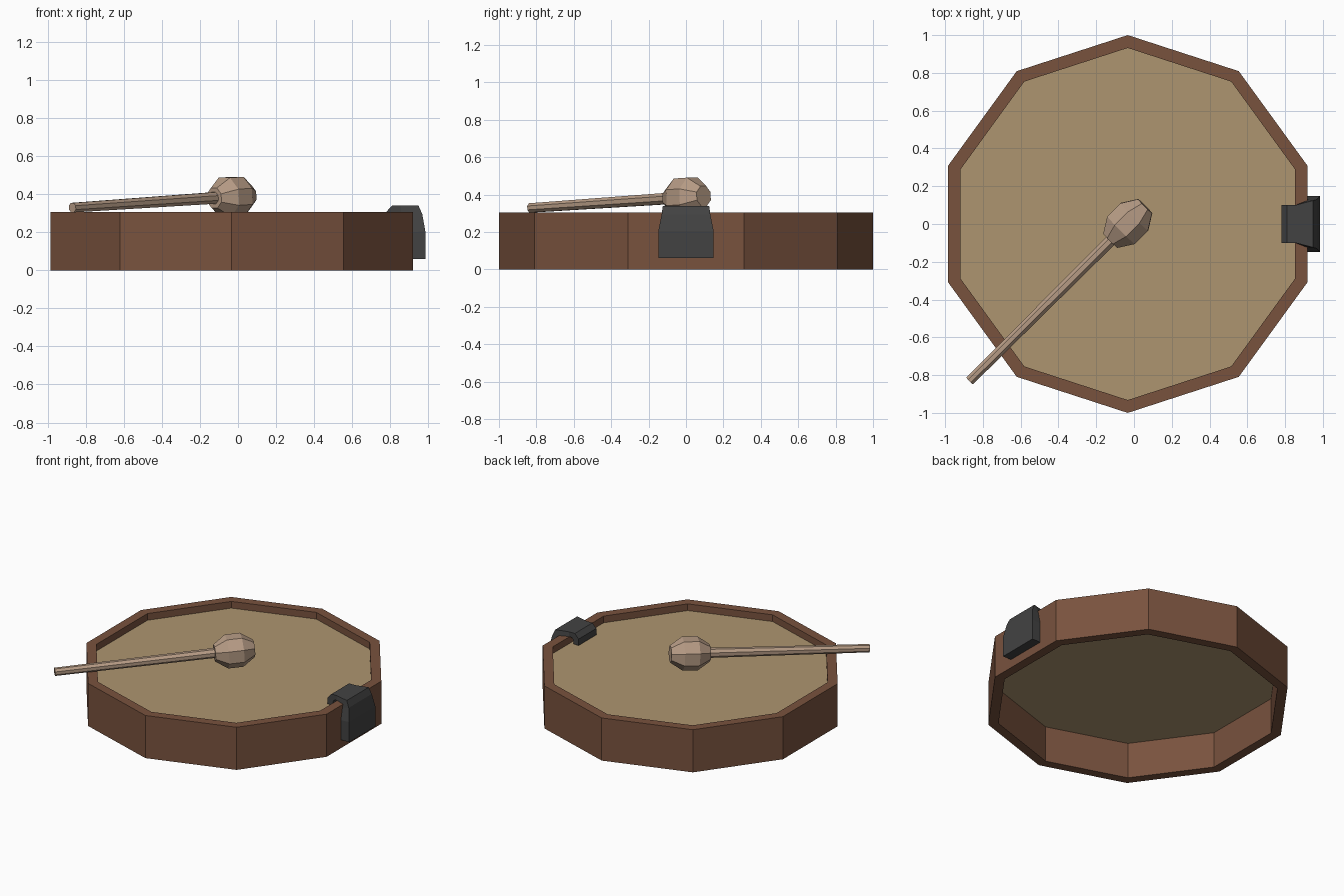
import bpy, bmesh, math
from mathutils import Vector

if "Cube" in bpy.data.objects:
    bpy.data.objects.remove(bpy.data.objects["Cube"])


def material(name, rgb):
    m = bpy.data.materials.new(name)
    m.diffuse_color = (*rgb, 1)
    m.use_nodes = True
    m.node_tree.nodes["Principled BSDF"].inputs["Base Color"].default_value = m.diffuse_color
    return m


def make_object(name, bm, mat):
    bmesh.ops.recalc_face_normals(bm, faces=bm.faces)
    me = bpy.data.meshes.new(name)
    bm.to_mesh(me)
    bm.free()
    me.materials.append(mat)
    ob = bpy.data.objects.new(name, me)
    bpy.context.collection.objects.link(ob)
    return ob


def loft(name, rings, mat, closed=False):
    """Bridge rings of points; cap the ends, or join last to first."""
    bm = bmesh.new()
    vr = [[bm.verts.new(p) for p in r] for r in rings]
    n = len(vr[0])
    pairs = list(zip(vr, vr[1:])) + ([(vr[-1], vr[0])] if closed else [])
    for a, b in pairs:
        for i in range(n):
            j = (i + 1) % n
            bm.faces.new((a[i], a[j], b[j], b[i]))
    if not closed:
        bm.faces.new(vr[0])
        bm.faces.new(vr[-1])
    return make_object(name, bm, mat)


CX, SIDES = -0.033, 10


def decagon(r, z):
    return [(CX + r * math.cos(math.pi / 2 + i * math.tau / SIDES),
             r * math.sin(math.pi / 2 + i * math.tau / SIDES), z)
            for i in range(SIDES)]


wood = material("frame_wood", (0.19, 0.085, 0.048))
hide = material("skin", (0.42, 0.30, 0.16))
pale = material("mallet_wood", (0.47, 0.33, 0.235))
dark = material("dark_clip", (0.055, 0.055, 0.055))

# Ten-sided open hoop
loft("drum_frame", [decagon(1.0, 0), decagon(1.0, 0.305),
                    decagon(0.932, 0.305), decagon(0.932, 0)], wood, closed=True)

# Drum skin set just below the rim
bm = bmesh.new()
bm.faces.new([bm.verts.new(p) for p in decagon(0.934, 0.257)])
skin = make_object("drum_skin", bm, hide)

# Mallet: stick and head share one tilted axis
head_pos = Vector((-0.033, 0.003, 0.386))
tip = Vector((-0.87, -0.831, 0.329))
axis = (head_pos - tip).normalized()
side = axis.cross(Vector((0, 0, 1))).normalized()
up = side.cross(axis)


def ring(centre, r, n=8, turn=0.5):
    return [centre + r * (math.cos((i + turn) * math.tau / n) * side
                          + math.sin((i + turn) * math.tau / n) * up)
            for i in range(n)]


loft("mallet_stick", [ring(tip, 0.027), ring(head_pos - axis * 0.1, 0.033)], pale)
loft("mallet_head", [ring(head_pos + axis * d, r) for d, r in
                     ((-0.13, 0.057), (-0.05, 0.111), (0.05, 0.111), (0.13, 0.057))],
     pale)

# Clip hooked over the right rim: outer x, z, inner x, z, half width
sections = [(0.78, 0.262, 0.82, 0.262, 0.10),
            (0.78, 0.308, 0.825, 0.295, 0.10),
            (0.81, 0.34, 0.835, 0.304, 0.10),
            (0.855, 0.34, 0.855, 0.306, 0.10),
            (0.948, 0.34, 0.917, 0.306, 0.124),
            (0.968, 0.295, 0.917, 0.285, 0.130),
            (0.984, 0.205, 0.917, 0.20, 0.148),
            (0.984, 0.06, 0.917, 0.06, 0.148)]
loft("rim_clip", [[(xo, -w, zo), (xo, w, zo), (xi, w, zi), (xi, -w, zi)]
                  for xo, zo, xi, zi, w in sections], dark)
